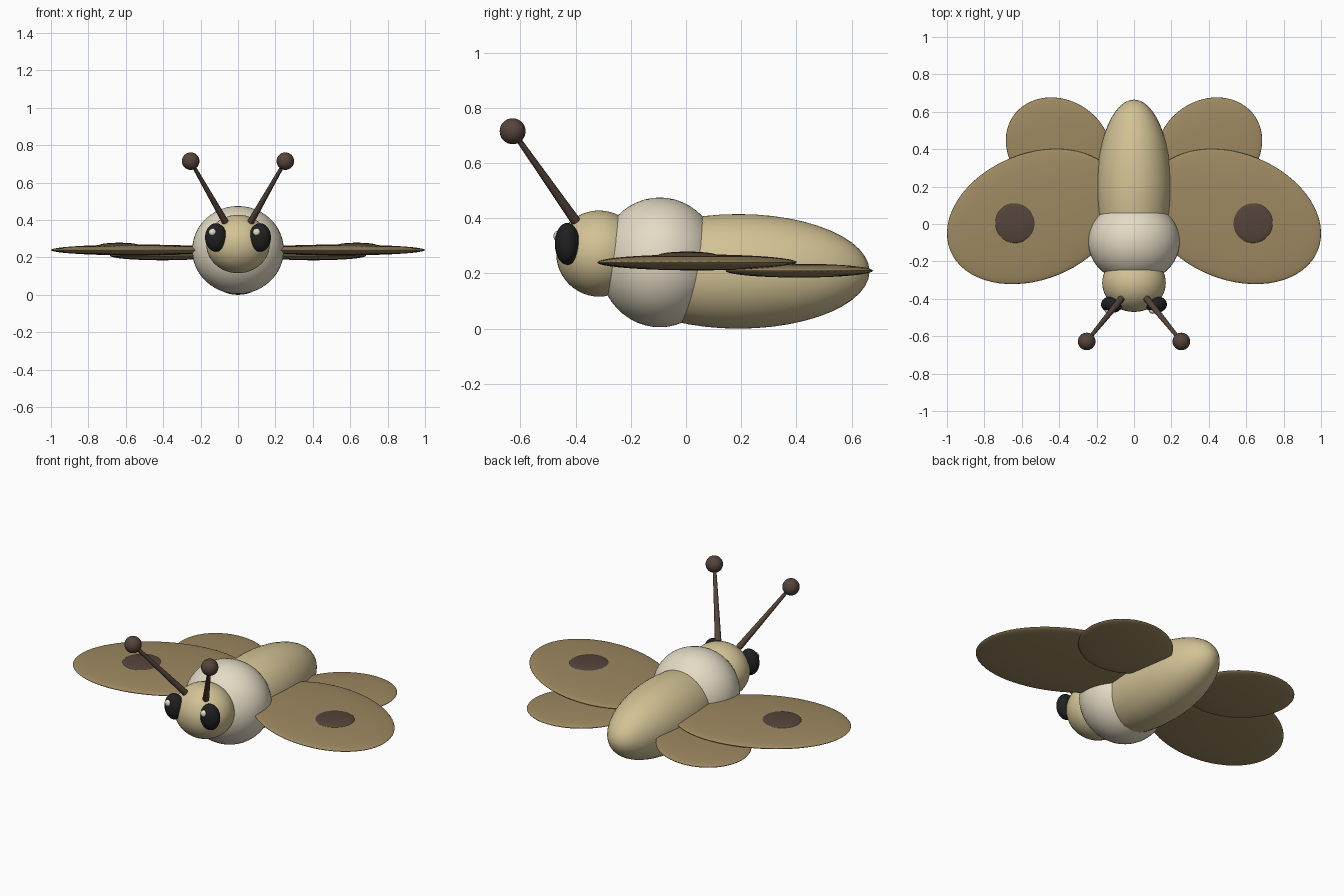
import bpy
from math import radians
from mathutils import Vector

cube = bpy.data.objects.get("Cube")
if cube:
    bpy.data.objects.remove(cube, do_unlink=True)


def material(name, colour, rough=0.7):
    mat = bpy.data.materials.new(name)
    mat.use_nodes = True
    mat.diffuse_color = (*colour, 1)
    bsdf = mat.node_tree.nodes["Principled BSDF"]
    bsdf.inputs["Base Color"].default_value = (*colour, 1)
    bsdf.inputs["Roughness"].default_value = rough
    return mat


TAN = material("tan", (0.65, 0.54, 0.30))
CREAM = material("cream", (0.78, 0.71, 0.56))
WING = material("wing_brown", (0.34, 0.25, 0.12))
DARK = material("dark_brown", (0.09, 0.058, 0.043))
BLACK = material("eye_black", (0.014, 0.014, 0.014))
GLINT = material("pale_glint", (0.75, 0.75, 0.61))


def finish(name, mat):
    obj = bpy.context.object
    obj.name = name
    obj.data.materials.append(mat)
    bpy.ops.object.shade_smooth()
    return obj


def ellipsoid(name, centre, radii, mat, turn=0, segments=48, rings=24):
    bpy.ops.mesh.primitive_uv_sphere_add(
        segments=segments, ring_count=rings, radius=1,
        location=centre, rotation=(0, 0, radians(turn)))
    bpy.context.object.scale = radii
    return finish(name, mat)


def tapered_rod(name, start, end, r1, r2, mat):
    start, end = Vector(start), Vector(end)
    axis = end - start
    bpy.ops.mesh.primitive_cone_add(
        vertices=16, radius1=r1, radius2=r2, depth=axis.length,
        location=(start + end) / 2,
        rotation=axis.to_track_quat("Z", "Y").to_euler())
    obj = finish(name, mat)
    bpy.ops.object.shade_smooth_by_angle(angle=radians(40))
    return obj


# Body
ellipsoid("abdomen", (0, 0.19, 0.2075), (0.2, 0.475, 0.2075), TAN)
ellipsoid("thorax", (0, -0.095, 0.24), (0.245, 0.22, 0.235), CREAM)
ellipsoid("head", (0, -0.315, 0.272), (0.17, 0.155, 0.156), TAN)

for side, s in (("left", 1), ("right", -1)):
    # Wings, the front pair swept forward and the hind pair swept back
    ellipsoid(f"{side}_front_wing", (s * 0.533, 0.04, 0.24),
              (0.485, 0.337, 0.029), WING, turn=-22 * s, segments=64)
    ellipsoid(f"{side}_hind_wing", (s * 0.403, 0.41, 0.21),
              (0.295, 0.253, 0.025), WING, turn=34 * s, segments=64)
    ellipsoid(f"{side}_wing_spot", (s * 0.635, 0.005, 0.265),
              (0.107, 0.107, 0.014), DARK)

    # Eyes, with the glint on the same side of both
    ellipsoid(f"{side}_eye", (s * 0.118, -0.43, 0.307),
              (0.058, 0.045, 0.076), BLACK)
    ellipsoid(f"{side}_eye_glint", (s * 0.118 - 0.018, -0.464, 0.335),
              (0.02, 0.016, 0.02), GLINT, segments=24, rings=12)

    # Antennae
    tip = (s * 0.253, -0.628, 0.715)
    tapered_rod(f"{side}_antenna", (s * 0.068, -0.4, 0.39), tip,
                0.018, 0.009, DARK)
    ellipsoid(f"{side}_antenna_tip", tip, (0.047, 0.047, 0.047), DARK,
              segments=32, rings=16)
